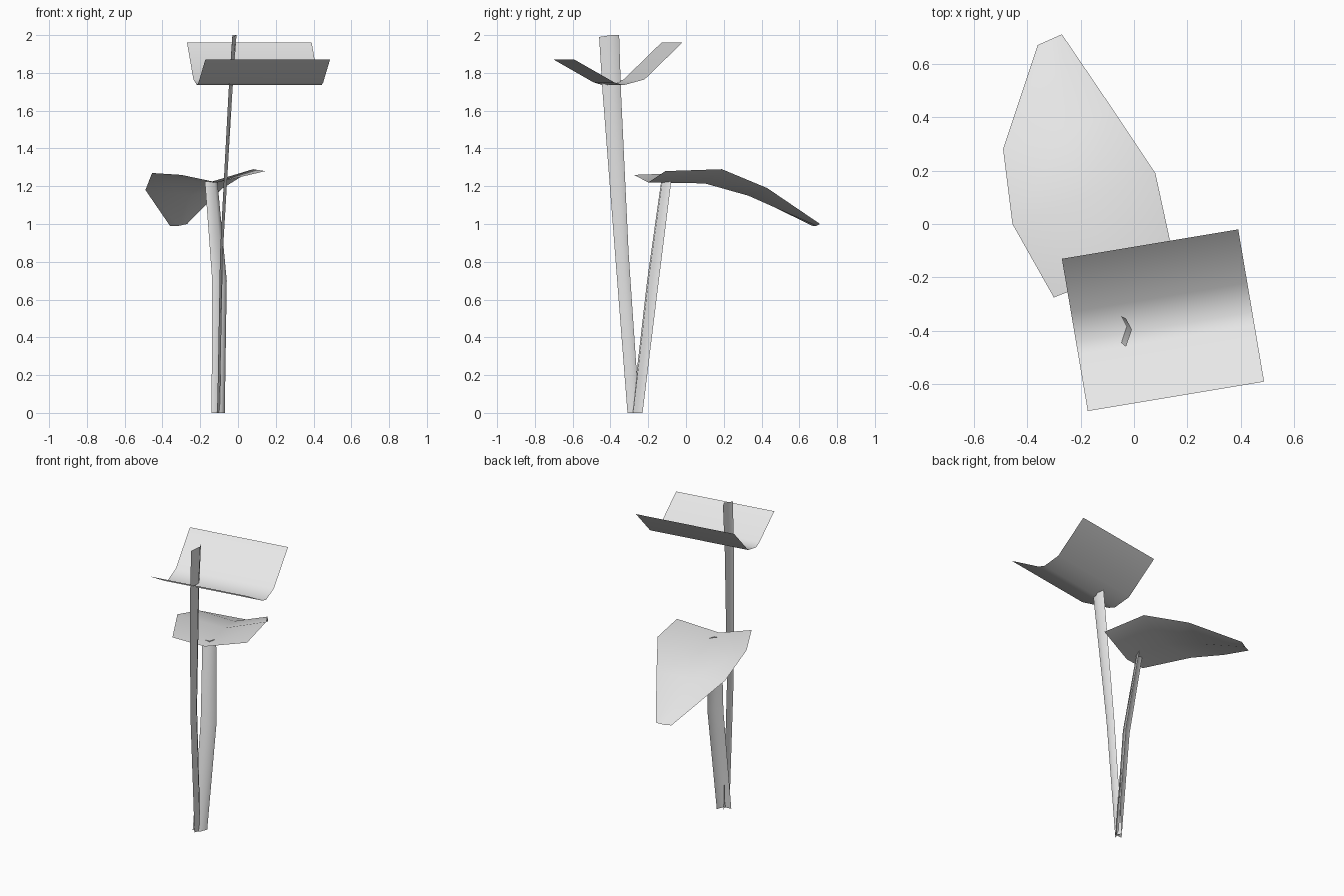
import bpy

cube = bpy.data.objects.get("Cube")
if cube:
    bpy.data.objects.remove(cube, do_unlink=True)

# Single pale grey for the whole plant
grey = bpy.data.materials.new("pale_grey")
grey.use_nodes = True
grey.diffuse_color = (0.8, 0.8, 0.8, 1)
grey.node_tree.nodes["Principled BSDF"].inputs["Base Color"].default_value = (0.8, 0.8, 0.8, 1)


def sheet(name, rows):
    """Thin open surface lofted through rows of points."""
    n = len(rows[0])
    verts = [p for row in rows for p in row]
    faces = [(r * n + c, r * n + c + 1, (r + 1) * n + c + 1, (r + 1) * n + c)
             for r in range(len(rows) - 1) for c in range(n - 1)]
    mesh = bpy.data.meshes.new(name)
    mesh.from_pydata(verts, [], faces)
    mesh.materials.append(grey)
    mesh.shade_smooth()
    obj = bpy.data.objects.new(name, mesh)
    bpy.context.collection.objects.link(obj)
    return obj


# Upper leaf: a shallow trough, its profile swept sideways
profile = [(0, 1.96), (0.2, 1.765), (0.31, 1.735), (0.36, 1.75), (0.57, 1.87)]
sheet("upper_leaf", [[(x + 0.17 * d, y - d, z) for x, y in ((-0.27, -0.13), (0.39, -0.02))]
                     for d, z in profile])

# Lower leaf: left edge, midrib and right edge from base to drooping tip
sheet("lower_leaf", [
    [(-0.30, -0.275, 1.26), (-0.11, -0.20, 1.22), (0.145, -0.11, 1.28)],
    [(-0.455, 0.0, 1.27), (-0.17, 0.10, 1.215), (0.08, 0.19, 1.29)],
    [(-0.49, 0.28, 1.18), (-0.26, 0.33, 1.15), (-0.08, 0.43, 1.19)],
    [(-0.36, 0.67, 0.99), (-0.315, 0.69, 0.99), (-0.27, 0.71, 1.0)]])


def stem(name, path, half, ridge):
    """Folded strip: two edges either side of the path, and a ridge between."""
    rows = []
    for x, y, z, s in path:
        rows.append([(x - half[0] * s, y - half[1] * s, z - 0.01 * (z > 1.9)),
                     (x + ridge[0] * s, y + ridge[1] * s, z),
                     (x + half[0] * s, y + half[1] * s, z)])
    return sheet(name, rows)


# Tall stem, folded towards the left
stem("tall_stem", [(-0.11, -0.278, 0, 0.6), (-0.095, -0.34, 0.85, 0.68),
                   (-0.05, -0.393, 1.7, 0.92), (-0.03, -0.407, 2.0, 1)],
     (0, 0.053), (0.022, 0.012))

# Short stem, folded towards the front left
stem("short_stem", [(-0.105, -0.258, 0, 1), (-0.098, -0.175, 0.7, 1.1),
                    (-0.142, -0.105, 1.225, 0.95)],
     (0.035, 0.028), (0.018, -0.022))
